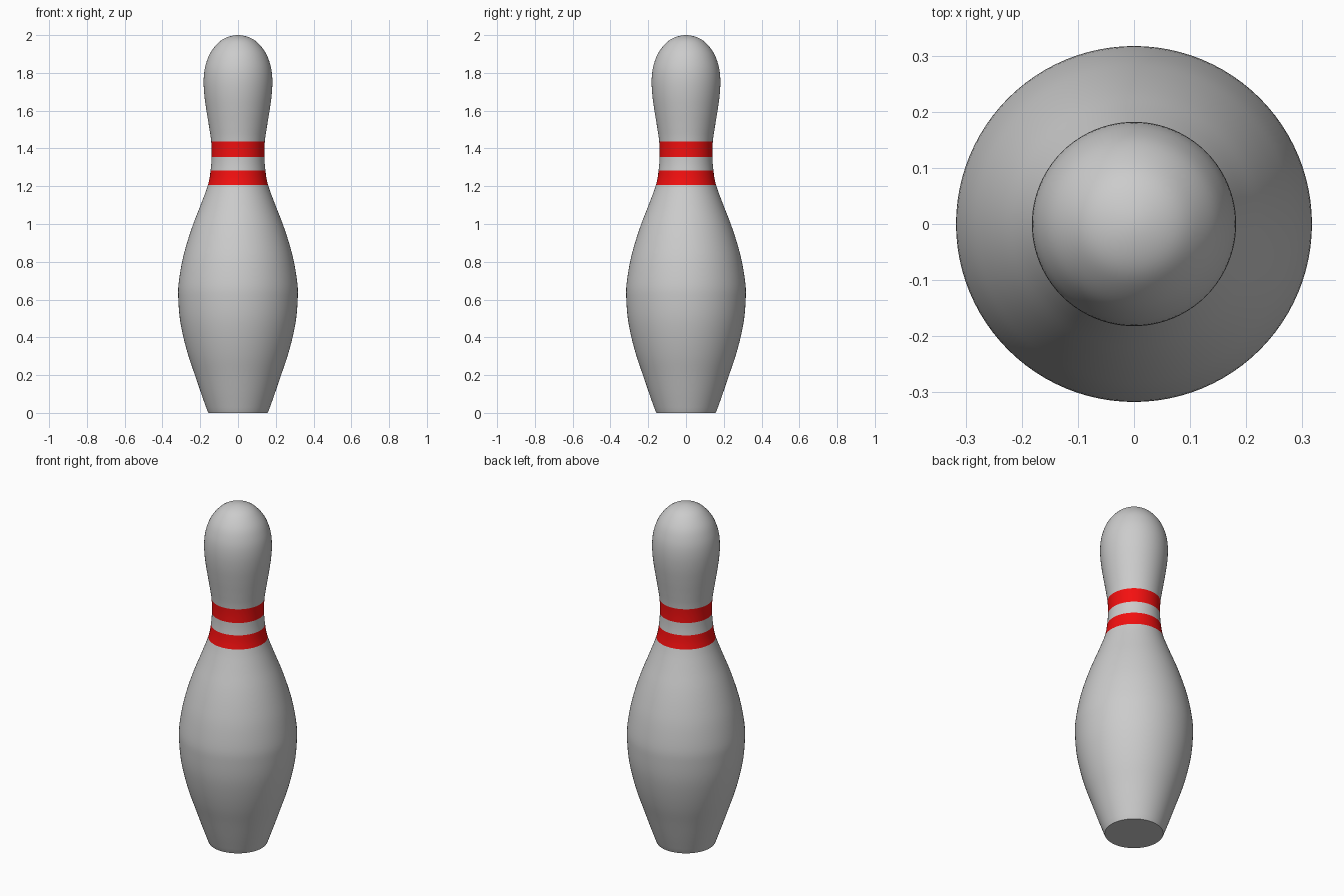
import bpy, bmesh, math
from mathutils import Vector

if "Cube" in bpy.data.objects:
    bpy.data.objects.remove(bpy.data.objects["Cube"])

SEGMENTS = 96

# Side profile (radius, height), foot to crown
PROFILE = [Vector(p) for p in [
    (0.157, 0.0), (0.164, 0.016), (0.194, 0.1), (0.228, 0.2), (0.262, 0.3),
    (0.289, 0.4), (0.308, 0.5), (0.316, 0.6), (0.315, 0.68), (0.296, 0.8),
    (0.270, 0.9), (0.237, 1.0), (0.198, 1.1), (0.159, 1.207), (0.145, 1.284),
    (0.140, 1.355), (0.142, 1.437), (0.154, 1.52), (0.167, 1.6), (0.178, 1.68),
    (0.182, 1.75), (0.178, 1.81), (0.166, 1.86), (0.147, 1.905), (0.118, 1.945),
    (0.085, 1.975), (0.045, 1.993), (0.0, 2.0)]]


def smooth_span(i, steps=4):
    """Catmull-Rom points from profile point i up to (not including) i + 1."""
    last = len(PROFILE) - 1
    b, c = PROFILE[i], PROFILE[i + 1]
    a = PROFILE[i - 1] if i > 1 else b
    # Mirror the profile over the axis so the crown is rounded
    d = PROFILE[i + 2] if i + 2 <= last else Vector((-PROFILE[last - 1].x, PROFILE[last - 1].y))
    if i == 0:
        return [b]
    pts = []
    for k in range(steps):
        t = k / steps
        pts.append(0.5 * (2 * b + (c - a) * t + (2 * a - 5 * b + 4 * c - d) * t * t
                          + (3 * b - a - 3 * c + d) * t ** 3))
    return pts


def lathe(name, start, end, material=None, base=False):
    """Revolve the profile between two of its points."""
    pts = [p for i in range(start, end) for p in smooth_span(i)] + [PROFILE[end]]
    if base:
        pts.insert(0, Vector((0, 0)))
    bm = bmesh.new()
    verts = [bm.verts.new((p.x, 0, p.y)) for p in pts]
    edges = [bm.edges.new(pair) for pair in zip(verts, verts[1:])]
    bmesh.ops.spin(bm, geom=verts + edges, cent=(0, 0, 0), axis=(0, 0, 1),
                   angle=math.tau, steps=SEGMENTS, use_duplicate=False)
    bmesh.ops.remove_doubles(bm, verts=bm.verts, dist=1e-5)
    bmesh.ops.recalc_face_normals(bm, faces=bm.faces)
    # Open bands: make sure the normals point away from the axis
    if sum(f.normal.x * f.calc_center_median().x for f in bm.faces) < 0:
        bmesh.ops.reverse_faces(bm, faces=bm.faces)
    mesh = bpy.data.meshes.new(name)
    bm.to_mesh(mesh)
    bm.free()
    obj = bpy.data.objects.new(name, mesh)
    bpy.context.collection.objects.link(obj)
    if material:
        mesh.materials.append(material)
    bpy.ops.object.select_all(action='DESELECT')
    obj.select_set(True)
    bpy.context.view_layer.objects.active = obj
    bpy.ops.object.shade_smooth_by_angle(angle=math.radians(35))
    return obj


red = bpy.data.materials.new("red")
red.diffuse_color = (0.9, 0.005, 0.005, 1)
red.use_nodes = True
red.node_tree.nodes["Principled BSDF"].inputs["Base Color"].default_value = red.diffuse_color

# Stacked sections of the pin
lathe("belly", 0, 13, base=True)
lathe("lower_stripe", 13, 14, red)
lathe("neck", 14, 15)
lathe("upper_stripe", 15, 16, red)
lathe("head", 16, len(PROFILE) - 1)
